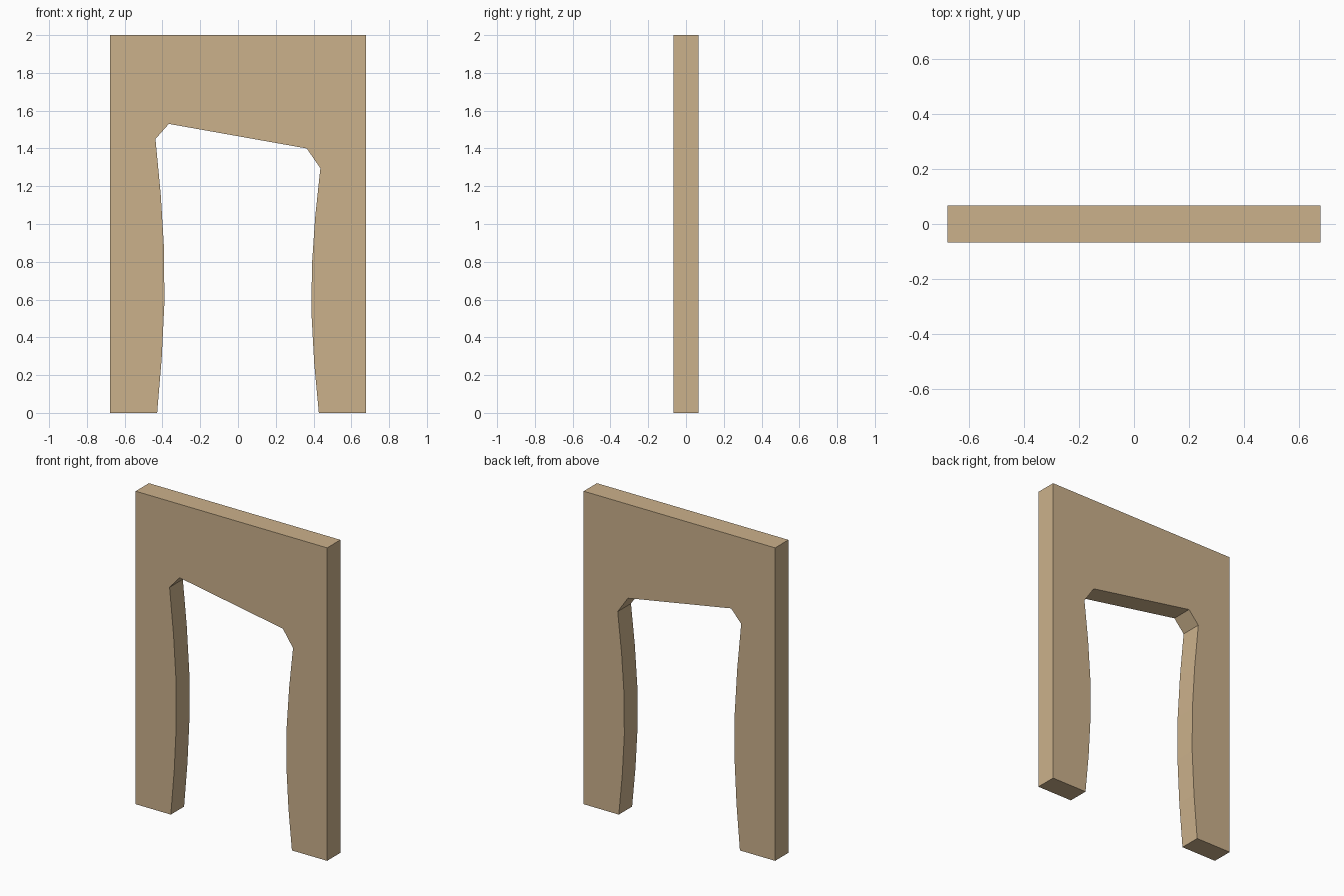
import bpy
import bmesh
import math

if "Cube" in bpy.data.objects:
    bpy.data.objects.remove(bpy.data.objects["Cube"])

HALF_W, HEIGHT, HALF_D = 0.677, 2.0, 0.067


def jamb(x_foot, x_top, z_top, side, bulge=0.044, steps=5):
    """Inner edge of a leg, foot to top, bowing into the opening."""
    pts = []
    for i in range(steps + 1):
        t = i / steps
        x = x_foot + (x_top - x_foot) * t - side * bulge * math.sin(math.pi * t)
        pts.append((x, z_top * t))
    return pts


# Front outline: outer rectangle, bowed jambs, slanted lintel with cut corners
left = jamb(-0.428, -0.437, 1.45, -1)
right = jamb(0.428, 0.436, 1.295, 1)
lintel = [(-0.366, 1.53), (0.364, 1.40)]
outline = ([(-HALF_W, HEIGHT), (-HALF_W, 0)] + left + lintel
           + right[::-1] + [(HALF_W, 0), (HALF_W, HEIGHT)])

# Extrude the outline through the wall thickness
bm = bmesh.new()
face = bm.faces.new([bm.verts.new((x, -HALF_D, z)) for x, z in outline])
ext = bmesh.ops.extrude_face_region(bm, geom=[face])
moved = [g for g in ext["geom"] if isinstance(g, bmesh.types.BMVert)]
bmesh.ops.translate(bm, verts=moved, vec=(0, 2 * HALF_D, 0))
bmesh.ops.recalc_face_normals(bm, faces=bm.faces)
mesh = bpy.data.meshes.new("doorway_wall")
bm.to_mesh(mesh)
bm.free()
wall = bpy.data.objects.new("doorway_wall", mesh)
bpy.context.collection.objects.link(wall)

# Sandy tan colour
mat = bpy.data.materials.new("sandstone")
mat.diffuse_color = (0.60, 0.44, 0.26, 1)
mat.use_nodes = True
mat.node_tree.nodes["Principled BSDF"].inputs["Base Color"].default_value = mat.diffuse_color
mesh.materials.append(mat)
